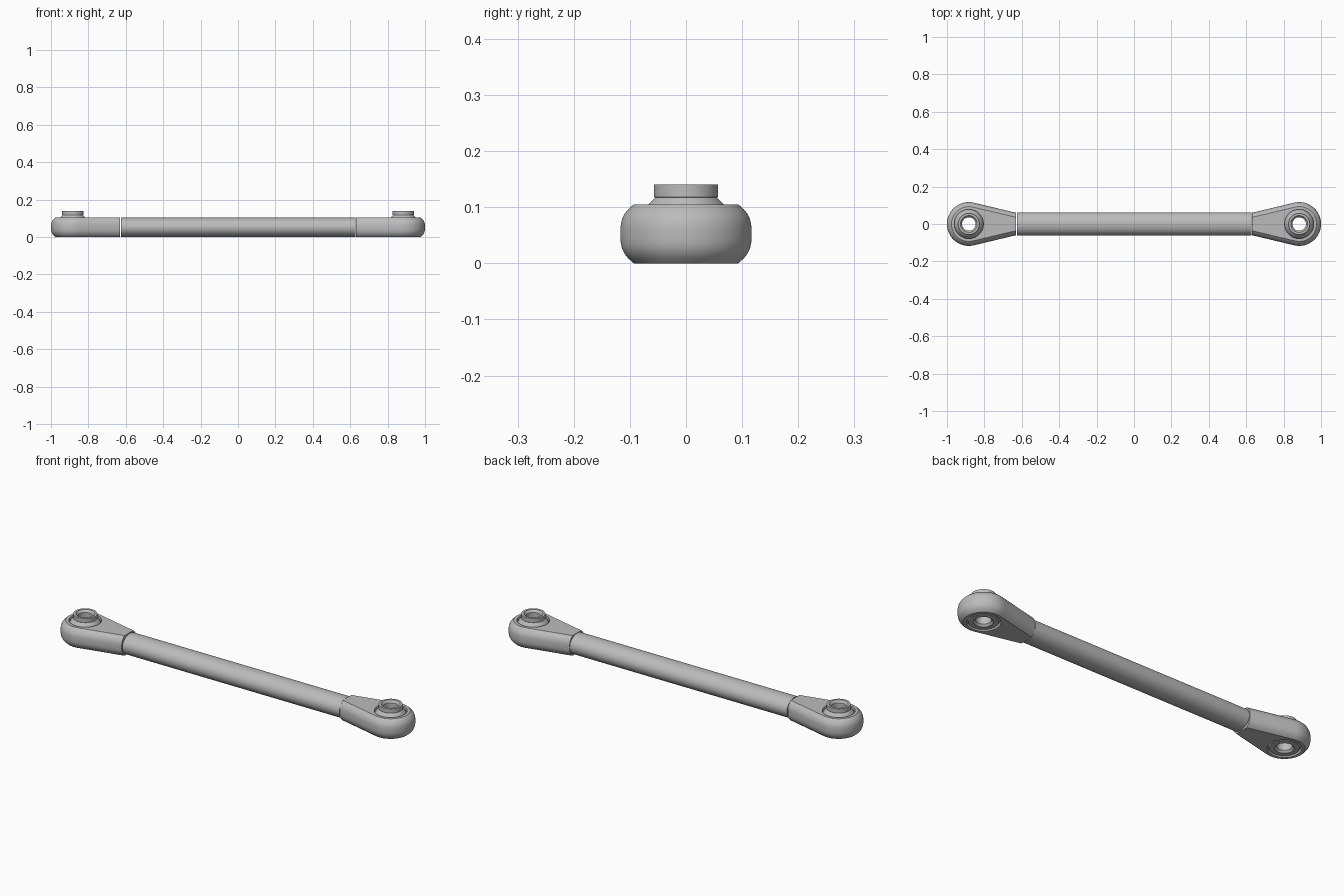
import bpy, bmesh
from math import sin, cos, pi, atan2, acos, hypot, sqrt

cube = bpy.data.objects.get("Cube")
if cube:
    bpy.data.objects.remove(cube, do_unlink=True)

grey = bpy.data.materials.new("steel grey")
grey.use_nodes = True
colour = (0.5, 0.5, 0.5, 1)
grey.diffuse_color = colour
grey.node_tree.nodes["Principled BSDF"].inputs["Base Color"].default_value = colour

MID = 0.0525      # half height of the link
CENTRE = 0.883    # distance of each eye from the middle
NECK = 0.252      # eye centre to neck end


def finish(name, bm):
    bmesh.ops.recalc_face_normals(bm, faces=bm.faces[:])
    mesh = bpy.data.meshes.new(name)
    bm.to_mesh(mesh)
    bm.free()
    mesh.materials.append(grey)
    ob = bpy.data.objects.new(name, mesh)
    bpy.context.collection.objects.link(ob)
    bpy.ops.object.select_all(action="DESELECT")
    ob.select_set(True)
    bpy.context.view_layer.objects.active = ob
    bpy.ops.object.shade_smooth_by_angle(angle=0.5)
    return ob


def skin(bm, rings):
    """Join matching closed rings of points with quads."""
    loops = [[bm.verts.new(p) for p in ring] for ring in rings]
    for a, b in zip(loops, loops[1:] + loops[:1]):
        for i in range(len(a)):
            j = (i + 1) % len(a)
            bm.faces.new((a[i], a[j], b[j], b[i]))


def teardrop(r, w):
    """Round eye of radius r, with tangent sides down to a neck of half width w."""
    tangent = atan2(w, -NECK) - acos(r / hypot(NECK, w))
    half = [(r * cos(tangent * i / 28), r * sin(tangent * i / 28)) for i in range(29)]
    tx, ty = half[-1]
    half += [(tx + (-NECK - tx) * i / 12, ty + (w - ty) * i / 12) for i in range(1, 13)]
    half += [(-NECK, w / 2), (-NECK, 0)]
    return half + [(x, -y) for x, y in half[-2:0:-1]]


def rod_end(name, side):
    # Rounded outer wall, closed through a round socket
    bm = bmesh.new()
    rings = []
    for i in range(13):
        s = i / 6 - 1
        r = 0.117 - 0.024 * abs(s) ** 3
        rings.append([(side * (CENTRE + x), y, MID + MID * s)
                      for x, y in teardrop(r, r - 0.057)])
    angles = [atan2(y, x) for x, y in teardrop(0.117, 0.06)]
    for z in (2 * MID, 0):
        rings.append([(side * (CENTRE + 0.078 * cos(a)), 0.078 * sin(a), z) for a in angles])
    skin(bm, rings)
    finish(name, bm)


def ball_joint(name, side):
    # Truncated ball with a raised collar and a chamfered bore
    ball = 0.085
    profile = []
    for i in range(13):
        z = 0.002 + 0.115 * i / 12
        profile.append((sqrt(ball ** 2 - (z - MID) ** 2), z))
    profile += [(0.057, 0.118), (0.057, 0.14), (0.045, 0.14), (0.036, 0.128),
                (0.036, 0.012), (0.045, 0.002)]
    bm = bmesh.new()
    skin(bm, [[(side * CENTRE + r * cos(2 * pi * k / 48), r * sin(2 * pi * k / 48), z)
               for k in range(48)] for r, z in profile])
    finish(name, bm)


for label, side in (("left", 1), ("right", -1)):
    rod_end(label + "_rod_end", side)
    ball_joint(label + "_ball_joint", side)

# Slightly flattened bar between the two ends
bm = bmesh.new()
ends = []
for x in (-0.626, 0.629):
    ends.append([bm.verts.new((x, 0.062 * cos(2 * pi * k / 48), MID + MID * sin(2 * pi * k / 48)))
                 for k in range(48)])
    bm.faces.new(ends[-1])
for k in range(48):
    j = (k + 1) % 48
    bm.faces.new((ends[0][k], ends[0][j], ends[1][j], ends[1][k]))
finish("connecting_bar", bm)
